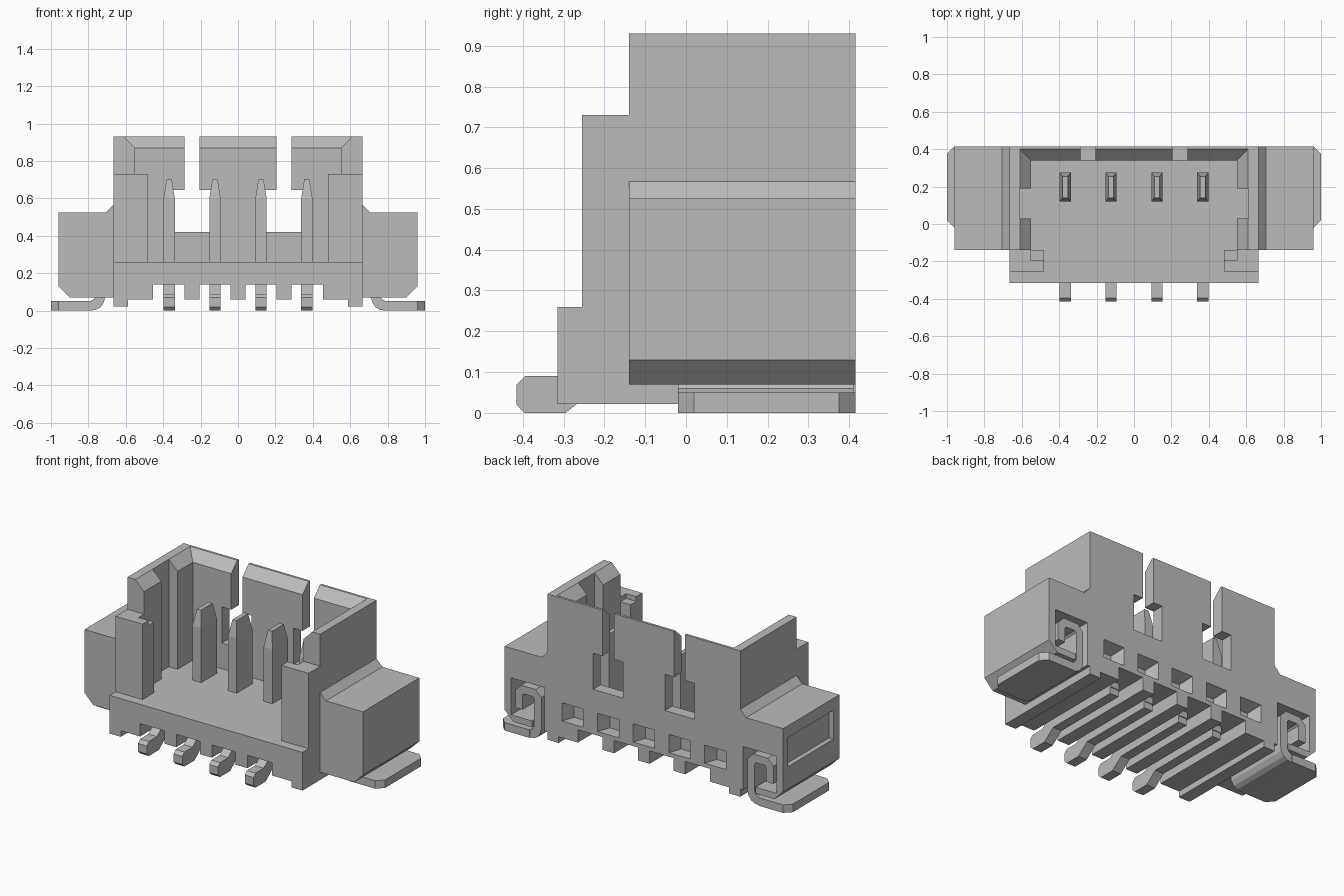
import bpy, bmesh
from mathutils import Vector

cube = bpy.data.objects.get("Cube")
if cube:
    bpy.data.objects.remove(cube)

grey = bpy.data.materials.new("plain_grey")
grey.use_nodes = True
COLOUR = (0.5, 0.5, 0.5, 1)
grey.diffuse_color = COLOUR
grey.node_tree.nodes["Principled BSDF"].inputs["Base Color"].default_value = COLOUR


def loft(name, lower, upper):
    """Solid between two matching outlines."""
    bm = bmesh.new()
    a = [bm.verts.new(p) for p in lower]
    b = [bm.verts.new(p) for p in upper]
    n = len(a)
    bm.faces.new(a[::-1])
    bm.faces.new(b)
    for i in range(n):
        bm.faces.new((a[i], a[(i + 1) % n], b[(i + 1) % n], b[i]))
    bmesh.ops.recalc_face_normals(bm, faces=bm.faces)
    mesh = bpy.data.meshes.new(name)
    bm.to_mesh(mesh)
    bm.free()
    mesh.materials.append(grey)
    ob = bpy.data.objects.new(name, mesh)
    bpy.context.collection.objects.link(ob)
    return ob


def prism(name, pts, axis, lo, hi):
    """Extrude a 2D outline along x, y or z."""
    def place(p, d):
        v = list(p)
        v.insert("xyz".index(axis), d)
        return Vector(v)
    return loft(name, [place(p, lo) for p in pts], [place(p, hi) for p in pts])


def rect(x0, x1, y0, y1):
    return [(x0, y0), (x1, y0), (x1, y1), (x0, y1)]


def box(name, x, y, z):
    x = sorted(x)
    return prism(name, rect(*x, *y), "z", *z)


def combine(target, tool, operation):
    """Apply a boolean and remove its tool."""
    tool.hide_render = True
    mod = target.modifiers.new("shape", "BOOLEAN")
    mod.operation, mod.object, mod.solver = operation, tool, "EXACT"
    deps = bpy.context.evaluated_depsgraph_get()
    deps.update()
    mesh = bpy.data.meshes.new_from_object(target.evaluated_get(deps))
    target.modifiers.clear()
    target.data = mesh
    bpy.data.objects.remove(tool)


def add(tool):
    combine(housing, tool, "UNION")


def cut(tool):
    combine(housing, tool, "DIFFERENCE")


PINS = [-0.368, -0.123, 0.123, 0.368]
BACK = 0.415

# Base with rails and ribs along its underside
half = [(0.04, 0.06), (0.04, 0.14), (0.205, 0.14), (0.205, 0.06), (0.285, 0.06),
        (0.285, 0.14), (0.455, 0.14), (0.455, 0.06), (0.588, 0.06), (0.588, 0.022),
        (0.665, 0.022), (0.665, 0.26)]
outline = half + [(-x, z) for x, z in reversed(half)]
housing = prism("housing", outline, "y", -0.315, BACK)

# Shroud with sloped rim
shroud = box("shroud", (-0.665, 0.665), (-0.14, BACK), (0.2, 0.93))
cavity = box("cavity", (-0.55, 0.55), (-0.3, 0.34), (0.1, 1))
combine(shroud, cavity, "DIFFERENCE")
rim = loft("rim",
           [(x, y, 0.87) for x, y in rect(-0.55, 0.55, -0.3, 0.34)],
           [(x, y, 0.935) for x, y in rect(-0.615, 0.615, -0.3, 0.405)])
combine(shroud, rim, "DIFFERENCE")
for s in (-1, 1):
    groove = box("groove", (s * 0.5, s * 0.61), (0.03, 0.19), (0.26, 1))
    combine(shroud, groove, "DIFFERENCE")
add(shroud)

# Front corner posts and side wings
for s in (-1, 1):
    add(box("post", (s * 0.55, s * 0.665), (-0.255, -0.13), (0.2, 0.73)))
    add(box("post_lip", (s * 0.48, s * 0.58), (-0.255, -0.195), (0.2, 0.73)))
    add(box("post_ledge", (s * 0.48, s * 0.58), (-0.2, -0.14), (0.2, 0.7)))
    wing = [(0.64, 0.07), (0.9, 0.07), (0.96, 0.13), (0.96, 0.525),
            (0.705, 0.525), (0.64, 0.594)]
    add(prism("wing", [(s * x, z) for x, z in wing], "y", -0.14, BACK))

# Back wall slots and windows, and clip pockets
for s in (-1, 1):
    cut(box("slot", (s * 0.207, s * 0.285), (0.2, 0.5), (0.6, 1)))
    cut(box("window", (s * 0.145, s * 0.35), (0.3, 0.5), (0.42, 0.645)))
    cut(box("clip_pocket", (s * 0.685, s * 0.915), (0.0, 0.5), (0.11, 0.34)))
    cut(box("clip_entry", (s * 0.685, s * 0.77), (0.0, 0.5), (0.0, 0.2)))

# Row of tapered recesses low on the back
for i in range(-2, 3):
    x = i * 0.246
    cut(loft("recess",
             [(u, 0.335, v) for u, v in rect(x - 0.045, x + 0.045, 0.165, 0.25)],
             [(u, 0.425, v) for u, v in rect(x - 0.077, x + 0.077, 0.165, 0.282)]))

# Single recess in the outer face of one wing
cut(box("side_recess", (-1.0, -0.93), (-0.08, 0.365), (0.27, 0.45)))

# Contact pins with pointed tips and bent leads
lead = [(-0.415, 0.02), (-0.395, 0), (-0.295, 0), (-0.22, 0.06), (0.27, 0.06),
        (0.27, 0.145), (-0.25, 0.145), (-0.315, 0.09), (-0.395, 0.09), (-0.415, 0.07)]
for i, x in enumerate(PINS):
    prism(f"lead_{i + 1}", lead, "x", x - 0.03, x + 0.03)
    box(f"pin_{i + 1}", (x - 0.03, x + 0.03), (0.12, 0.275), (0.1, 0.6))
    loft(f"pin_tip_{i + 1}",
         [(u, v, 0.6) for u, v in rect(x - 0.03, x + 0.03, 0.12, 0.275)],
         [(u, v, 0.7) for u, v in rect(x - 0.014, x + 0.014, 0.14, 0.255)])

# Mounting clips: chamfered foot plate and a hooked strip held in the wing
hook = [(0.79, 0), (0.79, 0.05), (0.77, 0.06), (0.76, 0.08), (0.76, 0.25),
        (0.77, 0.26), (0.83, 0.26), (0.84, 0.25), (0.84, 0.16), (0.89, 0.16),
        (0.89, 0.27), (0.85, 0.31), (0.75, 0.31), (0.71, 0.27), (0.71, 0.08),
        (0.717, 0.045), (0.735, 0.018), (0.76, 0.004)]
foot = [(0.79, -0.02), (0.96, -0.02), (1, 0.02), (1, 0.375), (0.96, BACK), (0.79, BACK)]
for s, side in ((-1, "right"), (1, "left")):
    prism(f"{side}_clip_foot", [(s * x, y) for x, y in foot], "z", 0, 0.05)
    prism(f"{side}_clip_hook", [(s * x, z) for x, z in hook], "y", -0.02, BACK - 0.005)
